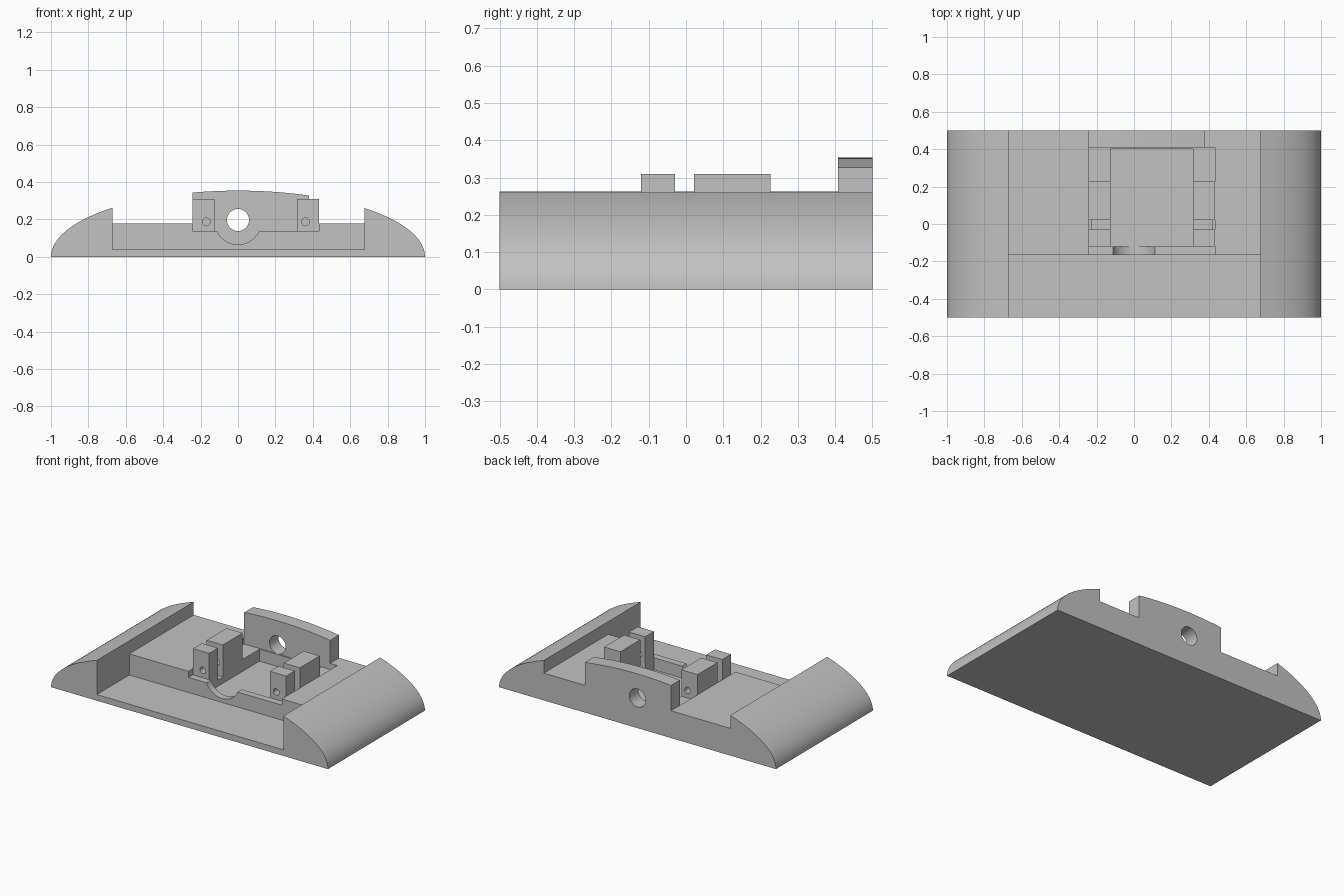
import bpy, bmesh, math

old = bpy.data.objects.get("Cube")
if old:
    bpy.data.objects.remove(old, do_unlink=True)

grey = bpy.data.materials.new("plain grey")
grey.use_nodes = True
GREY = (0.54, 0.54, 0.54, 1)
grey.diffuse_color = GREY
grey.node_tree.nodes["Principled BSDF"].inputs["Base Color"].default_value = GREY


def extrude(name, outline, y0, y1):
    """Solid from an x-z outline, stretched along y."""
    bm = bmesh.new()
    face = bm.faces.new([bm.verts.new((x, y0, z)) for x, z in outline])
    moved = bmesh.ops.extrude_face_region(bm, geom=[face])["geom"]
    bmesh.ops.translate(bm, vec=(0, y1 - y0, 0),
                        verts=[v for v in moved if isinstance(v, bmesh.types.BMVert)])
    bmesh.ops.recalc_face_normals(bm, faces=bm.faces)
    mesh = bpy.data.meshes.new(name)
    bm.to_mesh(mesh)
    bm.free()
    mesh.materials.append(grey)
    obj = bpy.data.objects.new(name, mesh)
    bpy.context.collection.objects.link(obj)
    return obj


def box(name, x0, x1, y0, y1, z0, z1):
    return extrude(name, [(x0, z0), (x1, z0), (x1, z1), (x0, z1)], y0, y1)


def rod(name, x, z, r, y0, y1, n=40):
    ring = [2 * math.pi * i / n for i in range(n)]
    return extrude(name, [(x + r * math.cos(a), z + r * math.sin(a)) for a in ring], y0, y1)


def cut(target, cutter):
    """Subtract the cutter, then discard it."""
    cutter.hide_render = True
    mod = target.modifiers.new("cut", "BOOLEAN")
    mod.operation = "DIFFERENCE"
    mod.solver = "EXACT"
    mod.object = cutter
    bpy.context.view_layer.objects.active = target
    bpy.ops.object.modifier_apply(modifier=mod.name)
    bpy.data.objects.remove(cutter, do_unlink=True)


LEFT, RIGHT = -0.67, 0.677      # channel walls
P_LEFT, P_RIGHT = -0.242, 0.432  # shallow recess
I_LEFT, I_RIGHT = -0.125, 0.315  # deep pocket
DECK, RECESS, TOP = 0.178, 0.138, 0.6

# Domed base with an elliptical section
dome = [(math.cos(math.pi * i / 72), 0.354 * math.sin(math.pi * i / 72)) for i in range(73)]
base = extrude("domed_base", dome, -0.5, 0.5)

# Wide channel, leaving the arched wall standing at the rear
cut(base, box("channel", LEFT, RIGHT, -0.6, 0.408, DECK, TOP))
cut(base, box("rear_gap_a", LEFT, -0.242, 0.3, 0.6, DECK, TOP))
cut(base, box("rear_gap_b", 0.38, RIGHT, 0.3, 0.6, DECK, TOP))

# Low front step, shallow recess and deep pocket
cut(base, box("front_step", LEFT, RIGHT, -0.6, -0.165, 0.04, TOP))
cut(base, box("recess", P_LEFT, P_RIGHT, -0.3, 0.408, RECESS, DECK + 0.05))
cut(base, box("pocket", I_LEFT, I_RIGHT, -0.12, 0.4, 0.06, TOP - 0.3))

# Round cradle in the front lip and shaft hole in the rear wall
cut(base, rod("cradle", 0, 0.188, 0.123, -0.3, -0.1))
cut(base, rod("shaft_hole", 0, 0.197, 0.059, 0.3, 0.6))

# Paired clamp blocks with a screw hole through each, and a slot between them
for side, x0, x1, hole_x in (("right", P_LEFT, I_LEFT, -0.17), ("left", I_RIGHT, P_RIGHT, 0.36)):
    a, b = (x0 + 0.015, x1 + 0.02) if side == "right" else (x0 - 0.02, x1 - 0.015)
    cut(base, box("slot", a, b, -0.03, 0.024, 0.1, DECK))
    for place, y0, y1 in (("front", -0.12, -0.029), ("rear", 0.022, 0.227)):
        block = box(f"{side}_{place}_block", x0, x1, y0, y1, RECESS, 0.31)
        cut(block, rod("screw_hole", hole_x, 0.187, 0.021, y0 - 0.1, y1 + 0.1, 24))

# Smooth the curves, keep the edges sharp
bpy.ops.object.select_all(action="DESELECT")
for obj in bpy.context.collection.objects:
    if obj.type == "MESH" and (obj.name == "domed_base" or obj.name.endswith("_block")):
        obj.select_set(True)
bpy.context.view_layer.objects.active = base
bpy.ops.object.shade_smooth_by_angle(angle=math.radians(30))
